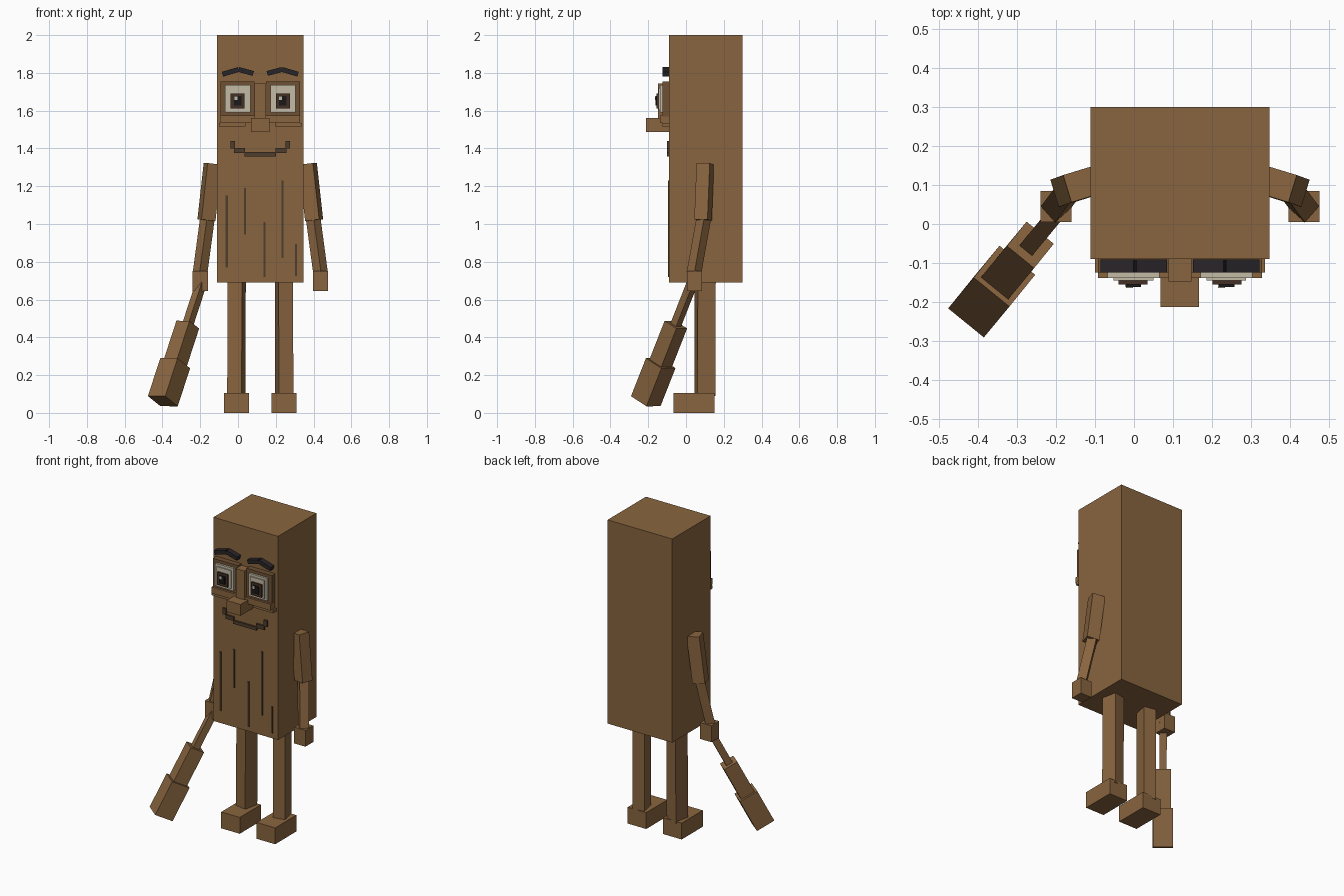
import bpy
from math import cos, sin, radians
from mathutils import Vector, Matrix

if "Cube" in bpy.data.objects:
    bpy.data.objects.remove(bpy.data.objects["Cube"])

MID = 0.118    # x of the figure's own symmetry plane
FACE = -0.09   # y of the front of the trunk


def material(name, r, g, b):
    m = bpy.data.materials.new(name)
    m.use_nodes = True
    m.diffuse_color = (r, g, b, 1)
    m.node_tree.nodes["Principled BSDF"].inputs["Base Color"].default_value = (r, g, b, 1)
    return m


WOOD = material("wood brown", 0.25, 0.13, 0.05)
SOCKET = material("socket brown", 0.155, 0.08, 0.034)
GROOVE = material("groove dark brown", 0.075, 0.045, 0.024)
BROW = material("brow charcoal", 0.022, 0.018, 0.021)
CREAM = material("eye cream", 0.55, 0.5, 0.38)
IRIS = material("iris dark brown", 0.06, 0.03, 0.018)
PUPIL = material("pupil black", 0.01, 0.009, 0.009)


def cube(name, matrix, mat):
    bpy.ops.mesh.primitive_cube_add(size=1)
    ob = bpy.context.object
    ob.name = name
    ob.data.transform(matrix)
    ob.data.materials.append(mat)
    return ob


def box(name, x, y, z, mat=WOOD):
    """Upright box from its (low, high) range on each axis."""
    mid = [(a + b) / 2 for a, b in (x, y, z)]
    size = [abs(b - a) for a, b in (x, y, z)]
    return cube(name, Matrix.Translation(mid) @ Matrix.Diagonal((*size, 1)), mat)


def limb(name, a, b, width, depth, turn, mat=WOOD):
    """Box running from a to b, its width axis turned about z."""
    a, b = Vector(a), Vector(b)
    axis = (b - a).normalized()
    side = Vector((cos(radians(turn)), sin(radians(turn)), 0))
    side = (side - axis * side.dot(axis)).normalized()
    frame = Matrix((side, axis.cross(side), axis)).transposed().to_4x4()
    size = Matrix.Diagonal((width, depth, (b - a).length, 1))
    return cube(name, Matrix.Translation((a + b) / 2) @ frame @ size, mat)


# Trunk
box("trunk", (-0.112, 0.348), (FACE, 0.3), (0.69, 2))

# Paired parts, described by distance from the symmetry plane
for side, s in (("left", 1), ("right", -1)):
    def at(off, y, z):
        return (MID + s * off, y, z)

    def pair_box(part, off, y, z, mat=WOOD):
        ends = sorted(MID + s * o for o in off)
        return box(f"{side}_{part}", ends, y, z, mat)

    # Legs and feet
    limb(f"{side}_leg", at(0.127, 0.1, 0.09), at(0.125, 0.102, 0.7), 0.078, 0.097, 12 * s)
    pair_box("foot", (0.06, 0.192), (-0.065, 0.15), (0, 0.105))

    # Arms and hands
    limb(f"{side}_upper_arm", at(0.285, 0.09, 1.02), at(0.252, 0.102, 1.318), 0.078, 0.073, -17 * s)
    limb(f"{side}_forearm", at(0.319, 0.042, 0.74), at(0.28, 0.094, 1.03), 0.055, 0.055, -42 * s)
    pair_box("hand", (0.278, 0.358), (0.005, 0.085), (0.645, 0.75))

    # Eye socket, lids, eyeball and iris
    pair_box("eye_socket", (0.03, 0.21), (-0.125, FACE), (1.57, 1.755), SOCKET)
    pair_box("lower_lid", (0.03, 0.21), (-0.138, FACE), (1.535, 1.575))
    pair_box("eye_bag", (0.078, 0.218), (-0.125, FACE), (1.515, 1.536))
    pair_box("eye_white", (0.053, 0.186), (-0.138, -0.12), (1.59, 1.735), CREAM)
    pair_box("eye_bulge", (0.068, 0.17), (-0.145, -0.135), (1.603, 1.72), CREAM)
    pair_box("iris", (0.083, 0.158), (-0.155, -0.14), (1.612, 1.692), IRIS)
    pair_box("pupil", (0.1, 0.14), (-0.162, -0.15), (1.628, 1.677), PUPIL)
    gx = MID * (1 + s) - 0.012
    box(f"{side}_eye_glint", (gx - 0.009, gx + 0.009), (-0.164, -0.155), (1.657, 1.675), CREAM)

    # Bent eyebrow
    peak = at(0.115, -0.108, 1.818)
    for half, end in (("outer", at(0.2, -0.108, 1.793)), ("inner", at(0.037, -0.108, 1.797))):
        ob = limb(f"{side}_brow_{half}", end, peak, 0.026, 0.034, 0, BROW)

    # Stepped mouth corners
    pair_box("mouth_tip", (0.133, 0.158), (-0.1, FACE), (1.4, 1.44), GROOVE)
    pair_box("mouth_step", (0.08, 0.138), (-0.1, FACE), (1.376, 1.402), GROOVE)

# Mouth middle and nose
box("mouth_middle", (0.035, 0.201), (-0.1, FACE), (1.358, 1.38), GROOVE)
box("nose_bridge", (0.088, 0.148), (-0.147, FACE), (1.55, 1.745))
box("nose_tip", (0.068, 0.167), (-0.213, FACE), (1.487, 1.56))

# Bark grooves
for i, (x, low, high) in enumerate(((-0.06, 0.77, 1.15), (0.037, 0.945, 1.19), (0.14, 0.72, 1.01),
                                    (0.236, 0.82, 1.23), (0.307, 0.725, 0.895))):
    box(f"bark_groove_{i + 1}", (x - 0.006, x + 0.006), (-0.096, FACE), (low, high), GROOVE)

# Club in the right hand, three thickening sections along one line
base = Vector((-0.398, -0.213, 0.062))
aim = Vector((0.29, 0.35, 0.89)).normalized()
for part, start, end, thick in (("head", 0, 0.226, 0.118), ("neck", 0.22, 0.455, 0.09),
                                ("handle", 0.45, 0.73, 0.042)):
    limb(f"club_{part}", base + aim * start, base + aim * end, thick, thick, -39)
